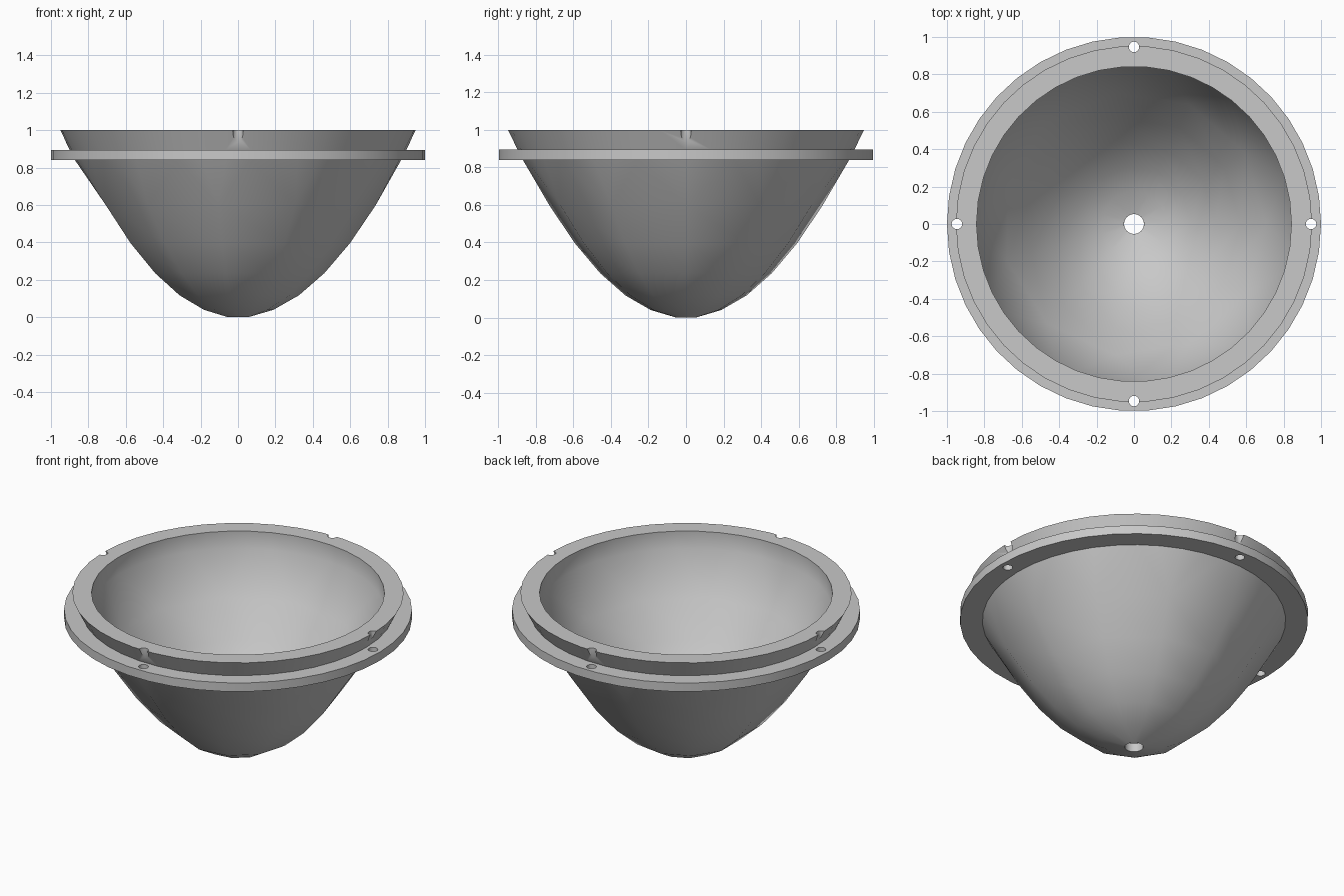
import bpy, bmesh, math
from mathutils import Matrix

if "Cube" in bpy.data.objects:
    bpy.data.objects.remove(bpy.data.objects["Cube"], do_unlink=True)

CURVE = 1.105       # parabola steepness, z = CURVE * r^2
WALL = 0.05         # wall thickness
RIM = 0.952         # outer radius at the top
HOLE = 0.053        # centre hole radius
STEPS = 6           # bands along the curved walls


def spread(count):
    return [2 * math.pi * i / count for i in range(count)]


# Round edges are finely divided, the curved walls between them coarsely
FINE, COARSE = spread(42), spread(11)

grey = bpy.data.materials.new("light grey")
grey.use_nodes = True
colour = (0.58, 0.58, 0.58, 1)
grey.diffuse_color = colour
grey.node_tree.nodes["Principled BSDF"].inputs["Base Color"].default_value = colour


def outer(r):
    return (r, CURVE * r * r)


def inner(r):
    """Point offset inwards from the outer parabola by the wall thickness."""
    slope = 2 * CURVE * r
    n = math.hypot(1, slope)
    return (r - WALL * slope / n, CURVE * r * r + WALL / n)


def between(start, end):
    return [start + (end - start) * k / STEPS for k in range(1, STEPS)]


def stitch(bm, low, low_angles, high, high_angles):
    """Join two rings of any vertex counts with a band of triangles."""
    a, b = low_angles + [2 * math.pi], high_angles + [2 * math.pi]
    i = j = 0
    while i < len(low) or j < len(high):
        v, w = low[i % len(low)], high[j % len(high)]
        if j == len(high) or (i < len(low) and a[i] + a[i + 1] <= b[j] + b[j + 1]):
            i += 1
            bm.faces.new((v, low[i % len(low)], w))
        else:
            j += 1
            bm.faces.new((v, high[j % len(high)], w))


def lathe(name, profile):
    """Spin a closed profile of ((radius, height), angles) around the z axis."""
    bm = bmesh.new()
    rings = [([bm.verts.new((r * math.cos(a), r * math.sin(a), z)) for a in angles], angles)
             for (r, z), angles in profile]
    for k, ring in enumerate(rings):
        stitch(bm, *ring, *rings[(k + 1) % len(rings)])
    bmesh.ops.recalc_face_normals(bm, faces=bm.faces)
    return finish(bm, name)


def finish(bm, name):
    mesh = bpy.data.meshes.new(name)
    bm.to_mesh(mesh)
    bm.free()
    mesh.materials.append(grey)
    obj = bpy.data.objects.new(name, mesh)
    bpy.context.collection.objects.link(obj)
    return obj


# Bowl: outer curve, flange step, rim, upright inner lip, inner curve and centre hole
flange_low, flange_high = 0.84, 0.895
neck_low, neck_high = (math.sqrt(z / CURVE) for z in (flange_low, flange_high))
inside_top, inside_bottom = 0.8865, 0.0596
lip = inner(inside_top)

profile = [((HOLE, 0), FINE)]
profile += [(outer(r), COARSE) for r in between(HOLE, neck_low)]
profile += [(p, FINE) for p in ((neck_low, flange_low), (1, flange_low), (1, flange_high),
                                (neck_high, flange_high), (RIM, 1), (lip[0], 1), lip)]
profile += [(inner(r), COARSE) for r in between(inside_top, inside_bottom)]
profile += [(inner(inside_bottom), FINE)]
bowl = lathe("bowl_with_flange", profile)

# Bolt holes: four vertical drills that pierce the flange and notch the rim
bm = bmesh.new()
for a in spread(4):
    place = Matrix.Translation((0.947 * math.cos(a), 0.947 * math.sin(a), 0.95))
    bmesh.ops.create_cone(bm, cap_ends=True, segments=20, radius1=0.028,
                          radius2=0.028, depth=0.4, matrix=place)
drill = finish(bm, "bolt_hole_cutter")
drill.hide_render = True

bpy.ops.object.select_all(action="DESELECT")
bowl.select_set(True)
bpy.context.view_layer.objects.active = bowl
cut = bowl.modifiers.new("bolt holes", "BOOLEAN")
cut.operation = "DIFFERENCE"
cut.solver = "EXACT"
cut.object = drill
bpy.ops.object.modifier_apply(modifier=cut.name)
bpy.data.objects.remove(drill, do_unlink=True)

bpy.ops.object.shade_smooth_by_angle(angle=math.radians(45))
